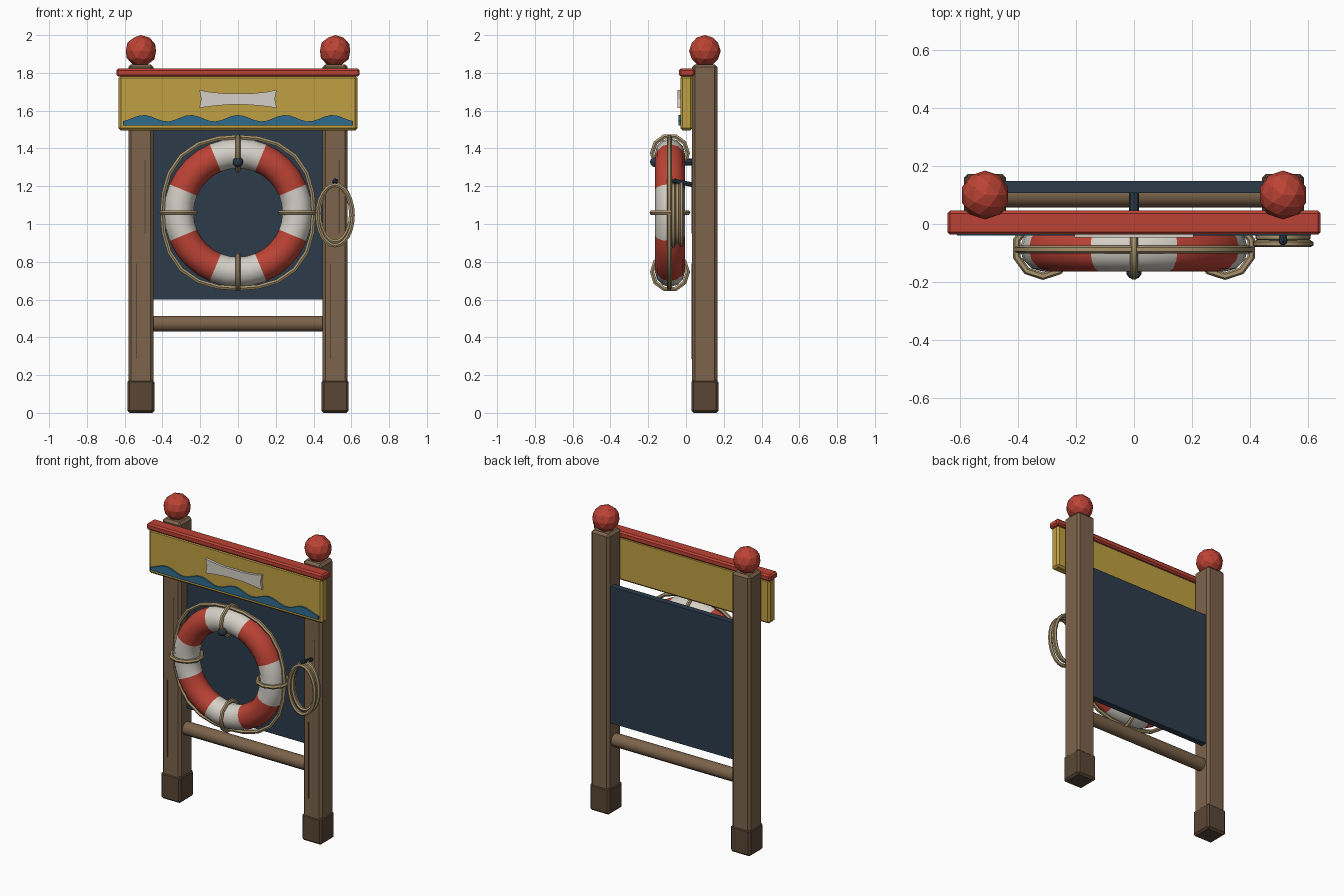
import bpy, bmesh, math
from math import cos, sin, pi, tau

if "Cube" in bpy.data.objects:
    bpy.data.objects.remove(bpy.data.objects["Cube"])


def material(name, rgb):
    m = bpy.data.materials.new(name)
    m.diffuse_color = (*rgb, 1)
    m.use_nodes = True
    m.node_tree.nodes["Principled BSDF"].inputs["Base Color"].default_value = m.diffuse_color
    return m


WOOD = material("wood", (0.20, 0.125, 0.07))
DARK = material("dark_wood", (0.10, 0.062, 0.036))
RED = material("red", (0.50, 0.055, 0.035))
YELLOW = material("yellow", (0.53, 0.35, 0.055))
NAVY = material("navy", (0.025, 0.045, 0.07))
BLUE = material("blue", (0.03, 0.15, 0.27))
WHITE = material("white", (0.66, 0.63, 0.57))
ROPE = material("rope", (0.40, 0.30, 0.16))


def mesh_object(name, bm, *mats):
    bmesh.ops.recalc_face_normals(bm, faces=bm.faces)
    me = bpy.data.meshes.new(name)
    bm.to_mesh(me)
    bm.free()
    ob = bpy.data.objects.new(name, me)
    bpy.context.collection.objects.link(ob)
    for m in mats:
        me.materials.append(m)
    return ob


def smooth(ob, angle=40):
    bpy.ops.object.select_all(action='DESELECT')
    ob.select_set(True)
    bpy.context.view_layer.objects.active = ob
    bpy.ops.object.shade_smooth_by_angle(angle=math.radians(angle))


def box(name, x, y, z, mat, bevel=0.0):
    """Box from (min, max) ranges on each axis."""
    bm = bmesh.new()
    bmesh.ops.create_cube(bm, size=1)
    for v in bm.verts:
        v.co = [(a + b) / 2 + c * (b - a) for (a, b), c in zip((x, y, z), v.co)]
    if bevel:
        bmesh.ops.bevel(bm, geom=bm.edges[:], offset=bevel, segments=1, affect='EDGES')
    return mesh_object(name, bm, mat)


def ball(name, loc, r, mat, sub=2):
    bm = bmesh.new()
    bmesh.ops.create_icosphere(bm, subdivisions=sub, radius=r)
    bmesh.ops.translate(bm, verts=bm.verts, vec=loc)
    return mesh_object(name, bm, mat)


def plate(name, outline, y0, y1, mat):
    """Extrude an x/z outline between two y values."""
    bm = bmesh.new()
    f = bm.faces.new([bm.verts.new((x, y0, z)) for x, z in outline])
    ext = bmesh.ops.extrude_face_region(bm, geom=[f])
    verts = [g for g in ext["geom"] if isinstance(g, bmesh.types.BMVert)]
    bmesh.ops.translate(bm, verts=verts, vec=(0, y1 - y0, 0))
    return mesh_object(name, bm, mat)


def tube(name, pts, r, mat, closed=True, res=1):
    cu = bpy.data.curves.new(name, 'CURVE')
    cu.dimensions = '3D'
    cu.bevel_depth = r
    cu.bevel_resolution = res
    cu.use_fill_caps = not closed
    sp = cu.splines.new('POLY')
    sp.points.add(len(pts) - 1)
    for p, co in zip(sp.points, pts):
        p.co = (*co, 1)
    sp.use_cyclic_u = closed
    cu.materials.append(mat)
    ob = bpy.data.objects.new(name, cu)
    bpy.context.collection.objects.link(ob)
    bpy.ops.object.select_all(action='DESELECT')
    ob.select_set(True)
    bpy.context.view_layer.objects.active = ob
    bpy.ops.object.convert(target='MESH')
    smooth(bpy.context.object)
    return bpy.context.object


# Posts with feet, ball finials and grain grooves
PX, PY = 0.514, 0.1
for side, s in (("left", -1), ("right", 1)):
    cx = s * PX
    box(f"{side}_post", (cx - .067, cx + .067), (PY - .067, PY + .067), (.02, 1.845), WOOD, .015)
    box(f"{side}_foot", (cx - .072, cx + .072), (PY - .072, PY + .072), (0, .175), DARK, .012)
    ball(f"{side}_finial", (cx, PY, 1.916), .084, RED)
    box(f"{side}_grain_upper", (cx + .019, cx + .025), (.030, .036), (.95, 1.34), DARK)
    box(f"{side}_grain_lower", (cx - .027, cx - .021), (.030, .036), (.285, .79), DARK)

# Back panel and lower rail
box("back_panel", (-.46, .46), (.107, .148), (.6, 1.5), NAVY)
tube("lower_rail", [(-.47, PY, .473), (.47, PY, .473)], .043, WOOD, False, 3)

# Sign board with cap, blank plaque and wave strip
box("sign_board", (-.632, .632), (-.03, .035), (1.495, 1.785), YELLOW, .012)
box("sign_cap", (-.644, .644), (-.037, .046), (1.78, 1.823), RED, .01)
quarter = [(-.205, 1.71), (-.15, 1.699), (-.07, 1.691), (.07, 1.691), (.15, 1.699), (.205, 1.71), (.195, 1.663)]
lower = [(.205, 1.615), (.12, 1.626), (.04, 1.632), (-.04, 1.632), (-.12, 1.626), (-.205, 1.615), (-.195, 1.663)]
plate("plaque", quarter + lower, -.046, -.025, WHITE)
wave = [(-.61 + 1.22 * i / 40, 1.56 + .017 * cos(tau * (-.61 + 1.22 * i / 40) / .25)) for i in range(41)]
plate("wave_strip", [(.61, 1.522), (-.61, 1.522)] + wave, -.04, -.025, BLUE)

# Life ring with alternating red and white sectors
RY, RZ, R, r = -.085, 1.06, .314, .079
N, M = 32, 12
bm = bmesh.new()
rings = [[bm.verts.new(((R + r * cos(tau * j / M)) * cos(tau * i / N), RY + r * sin(tau * j / M),
                        RZ + (R + r * cos(tau * j / M)) * sin(tau * i / N)))
          for j in range(M)] for i in range(N)]
for i in range(N):
    for j in range(M):
        k, l = (i + 1) % N, (j + 1) % M
        f = bm.faces.new((rings[i][j], rings[k][j], rings[k][l], rings[i][l]))
        f.material_index = ((i + 2) // 4) % 2
smooth(mesh_object("life_ring", bm, WHITE, RED))

# Grab rope around the ring and its four binding loops
grab = []
for i in range(24):
    a = tau * i / 24
    d = .413 - .012 * cos(4 * a)
    grab.append((d * cos(a), RY - .003, RZ + d * sin(a)))
tube("grab_rope", grab, .013, ROPE)
for q in range(4):
    a = q * pi / 2
    pts = []
    for i in range(10):
        b = tau * (i + .5) / 10
        d = R + .095 * cos(b)
        pts.append((d * cos(a), RY + .095 * sin(b), RZ + d * sin(a)))
    tube(f"binding_loop_{q + 1}", pts, .013, ROPE)

# Peg holding the ring
tube("ring_peg", [(0, .12, 1.328), (0, -.165, 1.328)], .018, NAVY, False, 2)
ball("ring_peg_knob", (0, -.163, 1.328), .028, NAVY)

# Coiled throw line on the right post with its hook
for n, (y, w, h, dz) in enumerate([(-.024, .092, .162, 0), (-.046, .084, .15, .006), (-.068, .094, .16, -.004)]):
    tube(f"rope_coil_{n + 1}", [(PX + w * cos(tau * i / 24), y, 1.05 + dz + h * sin(tau * i / 24))
                                for i in range(24)], .012, ROPE)
tube("coil_hook", [(PX, .05, 1.205), (PX, -.055, 1.226)], .012, NAVY, False, 2)
ball("coil_hook_knob", (PX, -.058, 1.226), .017, NAVY, 1)
